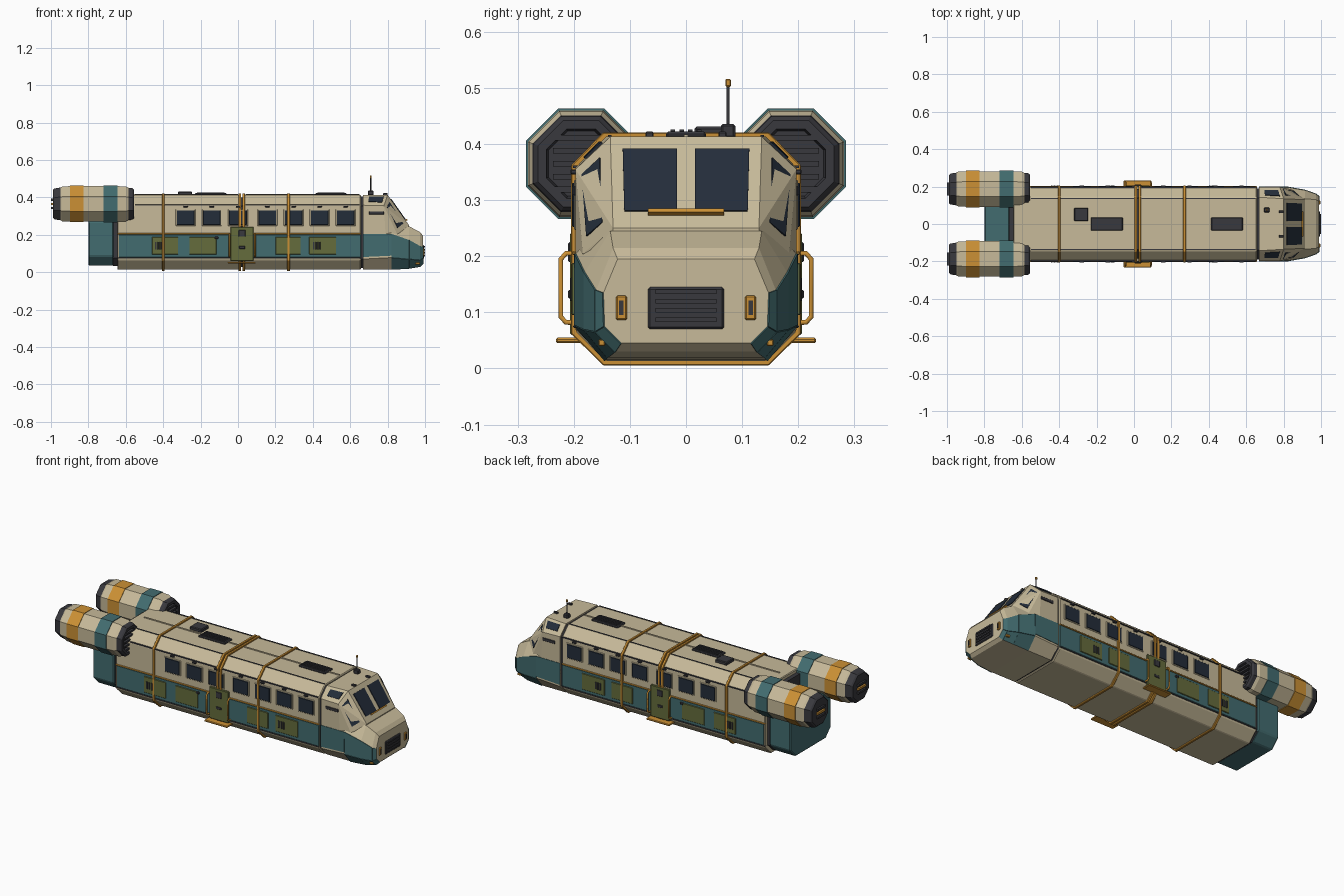
import bpy, bmesh, math
from mathutils import Vector

if "Cube" in bpy.data.objects:
    bpy.data.objects.remove(bpy.data.objects["Cube"])

def material(name, rgb):
    m = bpy.data.materials.new(name)
    m.diffuse_color = (*rgb, 1)
    m.use_nodes = True
    m.node_tree.nodes["Principled BSDF"].inputs["Base Color"].default_value = m.diffuse_color
    return m

CREAM = material("cream", (.57, .49, .32))
TEAL = material("teal", (.055, .15, .16))
GOLD = material("gold", (.60, .28, .035))
DARK = material("charcoal", (.04, .04, .047))
GLASS = material("glass", (.017, .026, .042))
OLIVE = material("olive", (.13, .15, .045))

def finish(name, bm, mat, bevel=0):
    bmesh.ops.recalc_face_normals(bm, faces=bm.faces)
    me = bpy.data.meshes.new(name)
    bm.to_mesh(me)
    bm.free()
    ob = bpy.data.objects.new(name, me)
    bpy.context.collection.objects.link(ob)
    me.materials.append(mat)
    if bevel:
        b = ob.modifiers.new("bevel", 'BEVEL')
        b.width, b.segments = bevel, 1
    return ob

def loft(name, rings, mat, bevel=0):
    bm = bmesh.new()
    vs = [[bm.verts.new(p) for p in r] for r in rings]
    n = len(vs[0])
    for a, b in zip(vs, vs[1:]):
        for i in range(n):
            bm.faces.new((a[i], a[(i + 1) % n], b[(i + 1) % n], b[i]))
    bm.faces.new(vs[0])
    bm.faces.new(vs[-1][::-1])
    return finish(name, bm, mat, bevel)

def box(name, x0, x1, y0, y1, z0, z1, mat, bevel=.002):
    return loft(name, [[(x, y0, z0), (x, y1, z0), (x, y1, z1), (x, y0, z1)] for x in (x0, x1)], mat, bevel)

def mirrored(x, half):
    return [(x, y, z) for y, z in half] + [(x, -y, z) for y, z in reversed(half)]

def section(x, o=0):  # hull octagon, grown outward by o
    return mirrored(x, [(.143 + o * .5, .013 - o), (.197 + o, .066 - o * .5),
                        (.197 + o, .358 + o * .5), (.143 + o * .5, .413 + o)])

def side_box(name, s, x0, x1, z0, z1, out, mat, bevel=.002):
    y0, y1 = sorted((s * .185, s * (.197 + out)))
    return box(name, x0, x1, y0, y1, z0, z1, mat, bevel)

def quad_panel(name, c, u0, u1, v0, v1, thick, mat):
    # pane laid on a quad (bottom a, bottom b, top b, top a) in fractions of it
    a, b, d, e = map(Vector, c)
    f = lambda u, v: a.lerp(b, u).lerp(e.lerp(d, u), v)
    n = (b - a).cross(e - a).normalized()
    if n.dot(a - Vector((.7, 0, .2))) < 0:
        n = -n
    base = [f(u0, v0), f(u1, v0), f(u1, v1), f(u0, v1)]
    return loft(name, [[p - n * .012 for p in base], [p + n * thick for p in base]], mat)

def pipe(name, pts, r, mat):
    cu = bpy.data.curves.new(name, 'CURVE')
    cu.dimensions, cu.bevel_depth, cu.bevel_resolution, cu.use_fill_caps = '3D', r, 1, True
    sp = cu.splines.new('POLY')
    sp.points.add(len(pts) - 1)
    for p, q in zip(sp.points, pts):
        p.co = (*q, 1)
    cu.materials.append(mat)
    bpy.context.collection.objects.link(bpy.data.objects.new(name, cu))

# Passenger hull: two halves over a dark core
loft("hull_core", [section(-.668, -.02), section(.67, -.008)], DARK)
loft("hull_rear", [section(-.645), section(.008)], CREAM, .004)
loft("hull_front", [section(.032), section(.657)], CREAM, .004)
for x in (-.40, .010, .030, .27):
    loft("frame_hoop", [section(x - .007, .008), section(x + .007, .008)], GOLD, .002)

# Hull side details
for s in (1, -1):
    side_box("teal_band", s, -.637, .657, .078, .202, .003, TEAL)
    side_box("belt_trim", s, -.645, .657, .202, .209, .006, GOLD)
    side_box("sill_trim", s, -.645, .657, .072, .078, .004, DARK)
    for x in (-.28, -.14, 0, .157, .297, .436, .575):
        side_box("window_frame", s, x - .053, x + .053, .247, .336, .003, CREAM)
        side_box("window", s, x - .047, x + .047, .252, .331, .006, GLASS)
        side_box("window_lamp", s, x - .012, x + .012, .346, .355, .009, DARK)
    for x0, x1 in ((-.46, -.32), (-.26, -.115), (.2, .335), (.38, .525)):
        side_box("service_panel", s, x0, x1, .095, .188, .007, OLIVE)
    for x in (-.445, .4):
        for k in range(3):
            side_box("panel_vent", s, x + k * .015, x + k * .015 + .01, .12, .162, .010, DARK)
    side_box("panel_latch", s, -.125, -.105, .178, .19, .010, DARK)
    # Door with rails and step
    side_box("door", s, -.04, .083, .06, .242, .010, OLIVE, .003)
    side_box("door_window", s, .004, .04, .19, .225, .013, DARK)
    side_box("door_handle", s, .005, .038, .125, .14, .013, DARK)
    for x in (-.046, .09):
        pipe("door_rail", [(x, s * .195, .205), (x, s * .214, .205), (x, s * .223, .195),
                           (x, s * .223, .092), (x, s * .214, .082), (x, s * .195, .082)], .005, GOLD)
    y0, y1 = sorted((s * .18, s * .232))
    box("door_step", -.055, .093, y0, y1, .045, .055, GOLD, .003)
    # Roof edge strips
    for x0, x1 in ((-.55, 0), (.04, .65)):
        y0, y1 = sorted((s * .133, s * .139))
        box("roof_seam", x0, x1, y0, y1, .41, .416, DARK, 0)
        side_box("eave_trim", s, x0, x1, .357, .362, .004, DARK, 0)

# Roof details
for x0, x1 in ((-.6, 0), (.04, .65)):
    box("roof_ridge", x0, x1, -.004, .004, .41, .417, CREAM, 0)
for x0, x1 in ((-.23, -.06), (.412, .582)):
    box("roof_vent", x0, x1, -.036, .036, .41, .422, DARK, .004)
    for k in range(4):
        y = -.024 + k * .016
        box("roof_vent_slat", x0 + .012, x1 - .012, y - .004, y + .004, .42, .426, DARK, 0)
box("roof_hatch", -.32, -.245, .015, .086, .41, .431, DARK, .004)

# Cab upper: convex hull of its corner points
bm = bmesh.new()
for s in (1, -1):
    for x, y, z in ((.668, .197, .18), (.668, .197, .358), (.668, .143, .413), (.80, .135, .413),
                    (.78, .197, .355), (.915, .13, .25), (.85, .184, .205), (.79, .197, .18), (.915, .13, .18)):
        bm.verts.new((x, s * y, z))
bmesh.ops.convex_hull(bm, input=bm.verts[:])
bmesh.ops.dissolve_limit(bm, angle_limit=.03, verts=bm.verts[:], edges=bm.edges[:])
finish("cab", bm, CREAM)

# Nose: lofted sections with teal flanks
stations = [(.668, [(.143, .015), (.197, .07), (.197, .205), (.16, .25)]),
            (.82, [(.143, .015), (.197, .078), (.196, .205), (.16, .25)]),
            (.915, [(.138, .02), (.18, .07), (.18, .172), (.135, .245)]),
            (.972, [(.125, .03), (.16, .066), (.16, .14), (.13, .215)]),
            (.989, [(.115, .045), (.145, .075), (.147, .135), (.122, .195)])]
nose = loft("nose", [mirrored(x, h) for x, h in stations], CREAM)
for s in (1, -1):
    for i in range(4):
        (xa, a), (xb, b) = stations[i], stations[i + 1]
        for j in (0, 1):
            if j == 0 and i == 0:
                continue
            c = [(xa, s * a[j][0], a[j][1]), (xb, s * b[j][0], b[j][1]),
                 (xb, s * b[j + 1][0], b[j + 1][1]), (xa, s * a[j + 1][0], a[j + 1][1])]
            quad_panel("nose_flank", c, 0, 1, .08 if i == 0 else 0, 1, .003, TEAL)
    # Cab glazing
    ws = [(.915, 0, .25), (.915, s * .13, .25), (.80, s * .135, .413), (.80, 0, .413)]
    quad_panel("windshield", ws, .12, .84, .18, .86, .004, GLASS)
    cs = [(.915, s * .13, .25), (.85, s * .184, .205), (.78, s * .197, .355), (.80, s * .135, .413)]
    quad_panel("corner_window", cs, .28, .8, .14, .86, .004, GLASS)
    ch = [(.668, s * .197, .358), (.78, s * .197, .356), (.80, s * .135, .413), (.668, s * .143, .413)]
    quad_panel("cab_roof_window", ch, .25, .87, .3, .8, .004, GLASS)
    side_box("cab_louver", s, .70, .78, .308, .325, .004, DARK)
    # Headlights and corner lamps
    y0, y1 = sorted((s * .105, s * .125))
    box("headlight", .97, .996, y0, y1, .086, .13, GOLD, .003)
    box("headlight_lens", .98, .998, y0 + .006, y1 - .006, .095, .121, DARK, 0)
    box("corner_lamp", .95, .972, s * .15 - .006, s * .15 + .006, .04, .052, GOLD)
    box("roof_lamp", .775, .80, s * .065 - .007, s * .065 + .007, .41, .422, DARK)
quad_panel("wiper_bar", [(.915, -.13, .25), (.915, .13, .25), (.80, .135, .413), (.80, -.135, .413)],
           .24, .76, .14, .18, .01, GOLD)
box("grille_frame", .975, .995, -.068, .068, .07, .145, DARK, .004)
for k in range(4):
    z = .083 + k * .0165
    box("grille_slat", .99, 1.0, -.054, .054, z, z + .008, DARK, 0)

# Antenna
box("antenna_base", .695, .725, .062, .088, .41, .436, DARK, .004)
pipe("antenna_rod", [(.71, .075, .43), (.71, .075, .505)], .003, DARK)
box("antenna_tip", .705, .715, .07, .08, .502, .516, GOLD)

# Tail block carrying the engines
tail = [(.138, .035), (.187, .085), (.187, .27), (.12, .30)]
loft("tail_block", [mirrored(x, tail) for x in (-.80, -.665)], TEAL, .006)

# Octagonal engines
def octagon(x, ap, cy, cz=.365):
    r = ap / math.cos(math.pi / 8)
    return [(x, cy + r * math.cos(math.pi * (i + .5) / 4), cz + r * math.sin(math.pi * (i + .5) / 4))
            for i in range(8)]

segments = [("engine_nozzle", DARK, [(-.99, .074), (-.982, .082), (-.96, .086), (-.945, .088)]),
            ("engine_tail_shell", CREAM, [(-.955, .084), (-.94, .093), (-.895, .095)]),
            ("engine_gold_band", GOLD, [(-.898, .098), (-.826, .098)]),
            ("engine_mid_shell", CREAM, [(-.83, .095), (-.71, .095)]),
            ("engine_teal_band", TEAL, [(-.718, .0985), (-.645, .0985)]),
            ("engine_front_shell", CREAM, [(-.65, .095), (-.60, .093), (-.585, .086)]),
            ("engine_intake", DARK, [(-.592, .087), (-.565, .084), (-.557, .077), (-.557, .062), (-.572, .058)])]
for s in (1, -1):
    cy = s * .187
    for name, mat, prof in segments:
        loft(name, [octagon(x, r, cy) for x, r in prof], mat)
    for k in range(5):
        z = .365 + (k - 2) * .023
        box("intake_slat", -.58, -.558, cy - .05, cy + .05, z - .005, z + .005, DARK, 0)
    for k in range(3):
        z = .365 + (k - 1) * .022
        box("exhaust_slat", -1.0, -.985, cy - .035, cy + .035, z - .006, z + .006, GOLD if k == 1 else DARK, 0)
